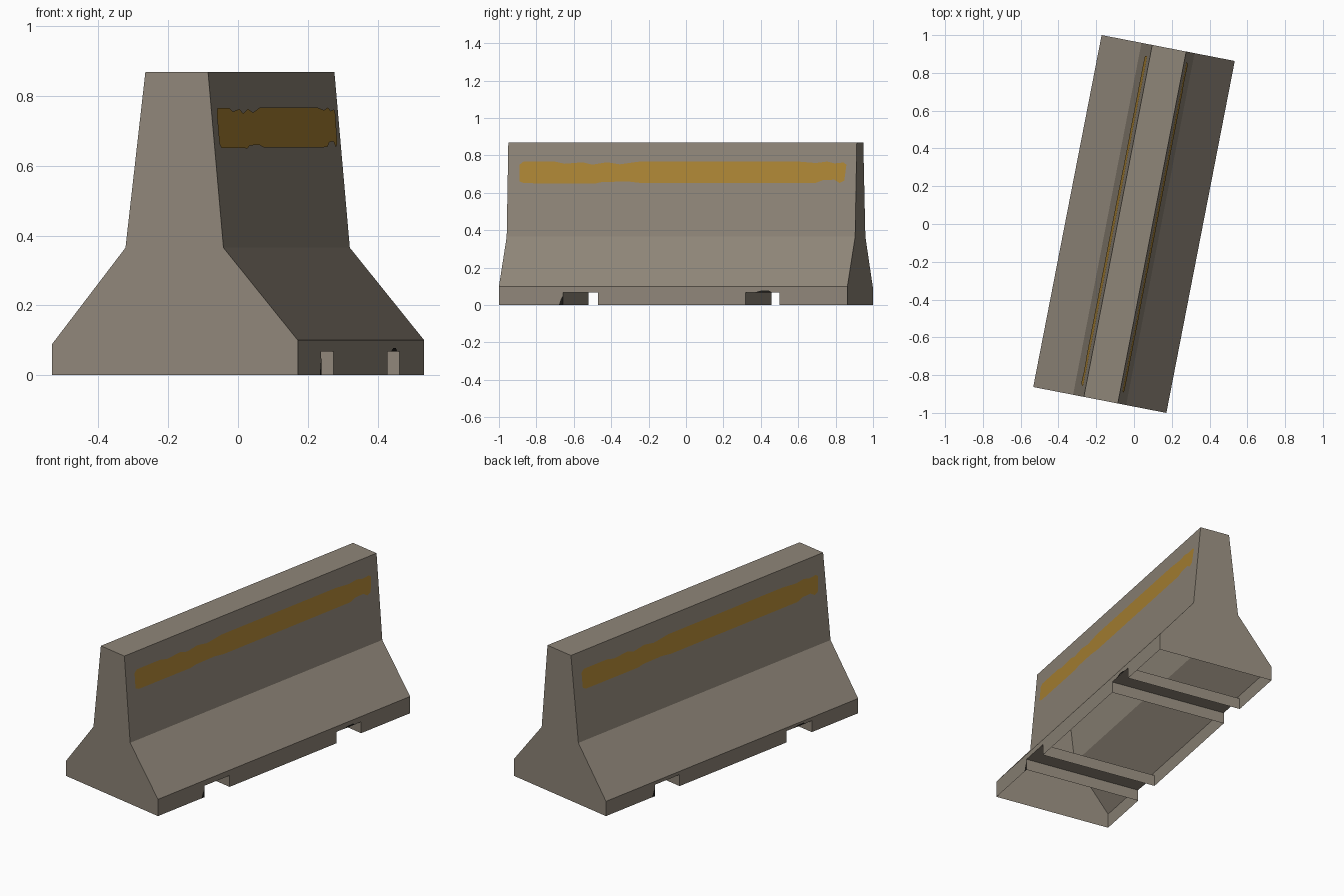
import bpy, bmesh, math

if "Cube" in bpy.data.objects:
    bpy.data.objects.remove(bpy.data.objects["Cube"])

HALF_L = 0.949           # half length along the barrier
HALF_W = 0.359           # half width of the foot
YAW = math.radians(-11)  # barrier stands at a slight angle
NOTCH_H = 0.068
NOTCHES = [(-0.60, -0.41), (0.395, 0.58)]


def material(name, rgb):
    m = bpy.data.materials.new(name)
    m.diffuse_color = (*rgb, 1)
    m.use_nodes = True
    m.node_tree.nodes["Principled BSDF"].inputs["Base Color"].default_value = m.diffuse_color
    return m


concrete = material("warm_grey_concrete", (0.275, 0.238, 0.190))
paint = material("worn_yellow_paint", (0.413, 0.231, 0.034))
dark = material("dark_chips", (0.012, 0.011, 0.009))


def make_object(name, bm, mat):
    mesh = bpy.data.meshes.new(name)
    bmesh.ops.recalc_face_normals(bm, faces=bm.faces)
    bm.to_mesh(mesh)
    bm.free()
    mesh.materials.append(mat)
    ob = bpy.data.objects.new(name, mesh)
    ob.rotation_euler.z = YAW
    bpy.context.collection.objects.link(ob)
    return ob


def face(bm, pts):
    return bm.faces.new([bm.verts.new(p) for p in pts])


# Cross-section (x, z) from left foot over the top to right foot
left = [(-HALF_W, 0.088), (-0.144, 0.365), (-0.086, 0.868)]
right = [(0.097, 0.868), (0.142, 0.365), (HALF_W, 0.10)]
profile = left + right

# Hollow concrete shell, open underneath
bm = bmesh.new()
for (x0, z0), (x1, z1) in zip(profile, profile[1:]):
    face(bm, [(x0, -HALF_L, z0), (x1, -HALF_L, z1),
              (x1, HALF_L, z1), (x0, HALF_L, z0)])
for y in (-HALF_L, HALF_L):
    face(bm, [(x, y, z) for x, z in [(-HALF_W, 0)] + profile + [(HALF_W, 0)]])

# Foot walls with forklift notches cut out of their lower edge
for x, top in ((-HALF_W, 0.088), (HALF_W, 0.10)):
    outline = [(-HALF_L, 0)]
    for a, b in NOTCHES:
        outline += [(a, 0), (a, NOTCH_H), (b, NOTCH_H), (b, 0)]
    outline += [(HALF_L, 0), (HALF_L, top), (-HALF_L, top)]
    face(bm, [(x, y, z) for y, z in outline])

# Forklift channels running across the underside
for a, b in NOTCHES:
    path = [(a, 0), (a, NOTCH_H), (b, NOTCH_H), (b, 0)]
    for (y0, z0), (y1, z1) in zip(path, path[1:]):
        face(bm, [(-HALF_W, y0, z0), (HALF_W, y0, z0),
                  (HALF_W, y1, z1), (-HALF_W, y1, z1)])
bmesh.ops.remove_doubles(bm, verts=bm.verts, dist=1e-5)
make_object("barrier_body", bm, concrete)

# Ragged painted stripe on each upper side, following the sloped face
top_edge = [(-0.885, .750), (-0.865, .766), (-0.69, .766), (-0.64, .755), (-0.54, .763),
            (-0.49, .750), (-0.41, .763), (-0.34, .752), (-0.23, .767), (0.63, .767),
            (0.73, .759), (0.79, .767), (0.83, .757), (0.88, .762), (0.895, .750)]
low_edge = [(0.885, .665), (0.86, .652), (0.83, .670), (0.77, .668), (0.73, .653),
            (-0.22, .652), (-0.29, .660), (-0.43, .658), (-0.47, .650),
            (-0.86, .651), (-0.885, .662)]


def side_x(side, z):
    """Distance of the upper sloped face from the centre at height z."""
    (xk, zk), (xt, zt) = (right[1], right[0]) if side > 0 else (left[1], left[2])
    return abs(xk + (xt - xk) * (z - zk) / (zt - zk))


for side, label in ((1, "right"), (-1, "left")):
    bm = bmesh.new()
    f = face(bm, [(side * (side_x(side, z) + 0.0025), side * y, z)
                  for y, z in top_edge + low_edge])
    bmesh.ops.solidify(bm, geom=[f], thickness=0.002)
    make_object("painted_stripe_" + label, bm, paint)

    # Small chips broken out beside the notches
    bm = bmesh.new()
    a = NOTCHES[0][0] if side > 0 else -NOTCHES[1][1]
    c = sum(NOTCHES[1]) / 2 if side > 0 else -sum(NOTCHES[0]) / 2
    x = side * (HALF_W + 0.001)
    face(bm, [(x, side * (a + dy), z) for dy, z in
              ((0, 0), (0, 0.05), (-0.012, 0.03), (-0.022, 0))])
    face(bm, [(x, side * (c + dy), z) for dy, z in
              ((-0.04, NOTCH_H), (0.05, NOTCH_H), (0.03, 0.078), (-0.01, 0.077))])
    make_object("edge_chips_" + label, bm, dark)
